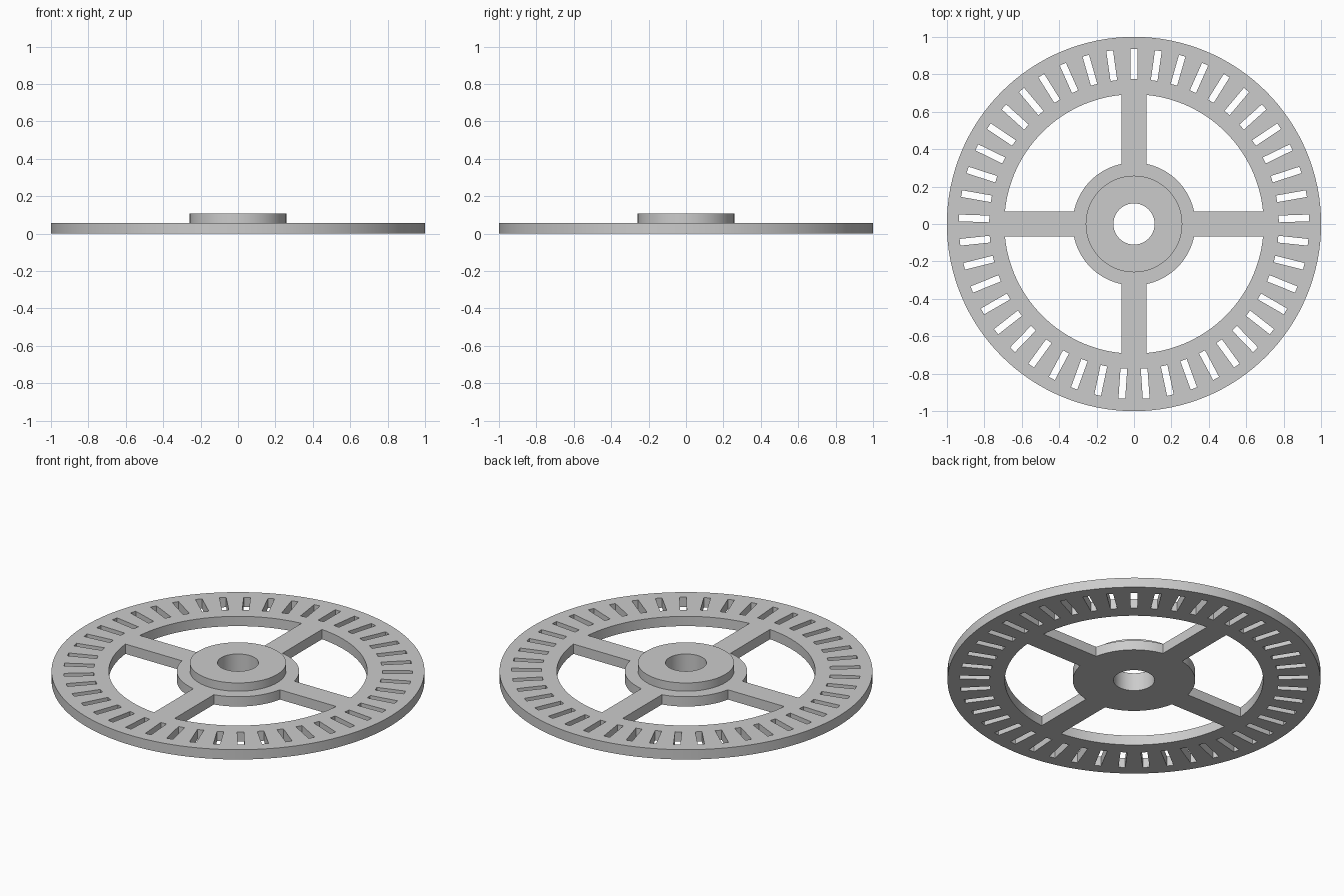
import bpy, bmesh
from math import sin, cos, pi, asin, radians
from mathutils import Matrix, Vector

cube = bpy.data.objects.get("Cube")
if cube:
    bpy.data.objects.remove(cube, do_unlink=True)

# Main dimensions
PLATE_TOP, COLLAR_TOP = 0.058, 0.107
RIM_R, WINDOW_OUT, WINDOW_IN = 1.0, 0.693, 0.328
COLLAR_R, BORE_R = 0.258, 0.11
SPOKE_HALF = 0.067
SLOTS, SLOT_IN, SLOT_OUT, SLOT_HALF = 45, 0.774, 0.935, 0.018

grey = bpy.data.materials.new("plain grey")
grey.use_nodes = True
colour = (0.6, 0.6, 0.6, 1)
grey.diffuse_color = colour
grey.node_tree.nodes["Principled BSDF"].inputs["Base Color"].default_value = colour


def arc(r, a0, a1, n):
    return [Vector((r * cos(a0 + (a1 - a0) * i / n), r * sin(a0 + (a1 - a0) * i / n), 0))
            for i in range(n + 1)]


def circle(r, n=128):
    return arc(r, 0, 2 * pi, n)[:-1]


def turned(points, angle):
    return [Matrix.Rotation(angle, 3, 'Z') @ p for p in points]


def extruded(name, loops, z0, z1):
    """Extrude an outline with holes into a welded solid."""
    curve = bpy.data.curves.new(name, 'CURVE')
    curve.dimensions, curve.fill_mode = '2D', 'BOTH'
    curve.extrude = (z1 - z0) / 2
    for loop in loops:
        spline = curve.splines.new('POLY')
        spline.points.add(len(loop) - 1)
        for point, co in zip(spline.points, loop):
            point.co = (co.x, co.y, 0, 1)
        spline.use_cyclic_u = True
    obj = bpy.data.objects.new(name, curve)
    bpy.context.collection.objects.link(obj)
    bpy.ops.object.select_all(action='DESELECT')
    obj.select_set(True)
    bpy.context.view_layer.objects.active = obj
    bpy.ops.object.convert(target='MESH')
    obj = bpy.context.object
    mesh = obj.data
    bm = bmesh.new()
    bm.from_mesh(mesh)
    bmesh.ops.remove_doubles(bm, verts=bm.verts, dist=0.0001)
    bmesh.ops.translate(bm, verts=bm.verts, vec=(0, 0, (z0 + z1) / 2))
    bmesh.ops.recalc_face_normals(bm, faces=bm.faces)
    bm.to_mesh(mesh)
    bm.free()
    mesh.materials.clear()
    mesh.materials.append(grey)
    bpy.ops.object.shade_smooth_by_angle(angle=radians(30))


# Window between two spokes: outer arc, then inner arc back
a_out, a_in = asin(SPOKE_HALF / WINDOW_OUT), asin(SPOKE_HALF / WINDOW_IN)
window = (arc(WINDOW_OUT, a_out, pi / 2 - a_out, 28)
          + arc(WINDOW_IN, pi / 2 - a_in, a_in, 20))

# Radial slot, starting at the back of the rim
slot = [Vector((x, y, 0)) for x, y in ((-SLOT_HALF, SLOT_IN), (SLOT_HALF, SLOT_IN),
                                       (SLOT_HALF, SLOT_OUT), (-SLOT_HALF, SLOT_OUT))]

# Spoked wheel plate
loops = [circle(RIM_R), circle(BORE_R, 64)]
loops += [turned(window, i * pi / 2) for i in range(4)]
loops += [turned(slot, i * 2 * pi / SLOTS) for i in range(SLOTS)]
extruded("slotted_wheel", loops, 0, PLATE_TOP)

# Raised collar around the bore
extruded("hub_collar", [circle(COLLAR_R, 96), circle(BORE_R, 64)], PLATE_TOP, COLLAR_TOP)
